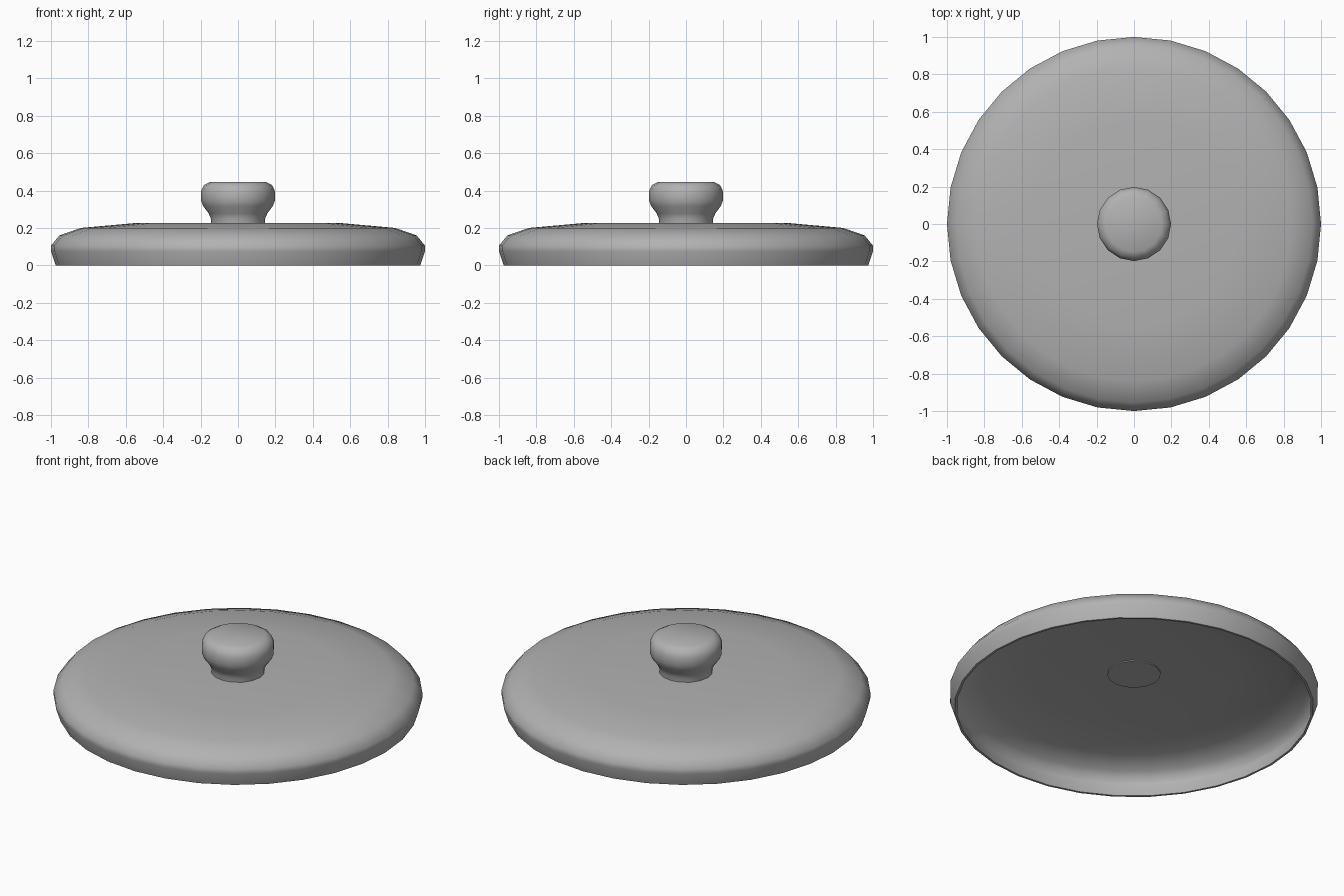
import bpy, bmesh, math

if "Cube" in bpy.data.objects:
    bpy.data.objects.remove(bpy.data.objects["Cube"])

# Darker grey finish shared by both parts
grey = bpy.data.materials.new("dark_grey")
grey.diffuse_color = (0.445, 0.445, 0.445, 1)
grey.use_nodes = True
grey.node_tree.nodes["Principled BSDF"].inputs["Base Color"].default_value = grey.diffuse_color


def lathe(name, profile, segments):
    """Revolve a closed (radius, z) profile around the z axis."""
    bm = bmesh.new()
    rings = []
    for r, z in profile:
        if r == 0:
            rings.append([bm.verts.new((0, 0, z))] * segments)
        else:
            rings.append([bm.verts.new((r * math.cos(2 * math.pi * i / segments),
                                        r * math.sin(2 * math.pi * i / segments), z))
                          for i in range(segments)])
    for a, b in zip(rings, rings[1:]):
        for i in range(segments):
            j = (i + 1) % segments
            corners = list(dict.fromkeys((a[i], a[j], b[j], b[i])))
            bm.faces.new(corners)
    bmesh.ops.recalc_face_normals(bm, faces=bm.faces)
    mesh = bpy.data.meshes.new(name)
    bm.to_mesh(mesh)
    bm.free()
    mesh.materials.append(grey)
    obj = bpy.data.objects.new(name, mesh)
    bpy.context.collection.objects.link(obj)
    bpy.ops.object.select_all(action='DESELECT')
    obj.select_set(True)
    bpy.context.view_layer.objects.active = obj
    bpy.ops.object.shade_smooth_by_angle(angle=math.radians(50))
    return obj


# Thin hollow lid: outer skin, rim, then inner skin
outer = [(0, 0.226), (0.55, 0.226), (0.84, 0.2), (0.955, 0.16), (1.0, 0.105), (1.0, 0.075), (0.975, 0)]
inner = [(0.962, 0), (0.986, 0.076), (0.986, 0.1), (0.947, 0.148), (0.836, 0.186), (0.55, 0.212), (0, 0.212)]
lathe("lid", outer + inner, 32)

# Round knob whose base pokes just through the underside
knob = [(0, 0.206), (0.145, 0.206), (0.145, 0.25), (0.157, 0.278), (0.185, 0.315), (0.197, 0.345),
        (0.198, 0.395), (0.183, 0.428), (0.15, 0.446), (0, 0.446)]
lathe("knob", knob, 16)
